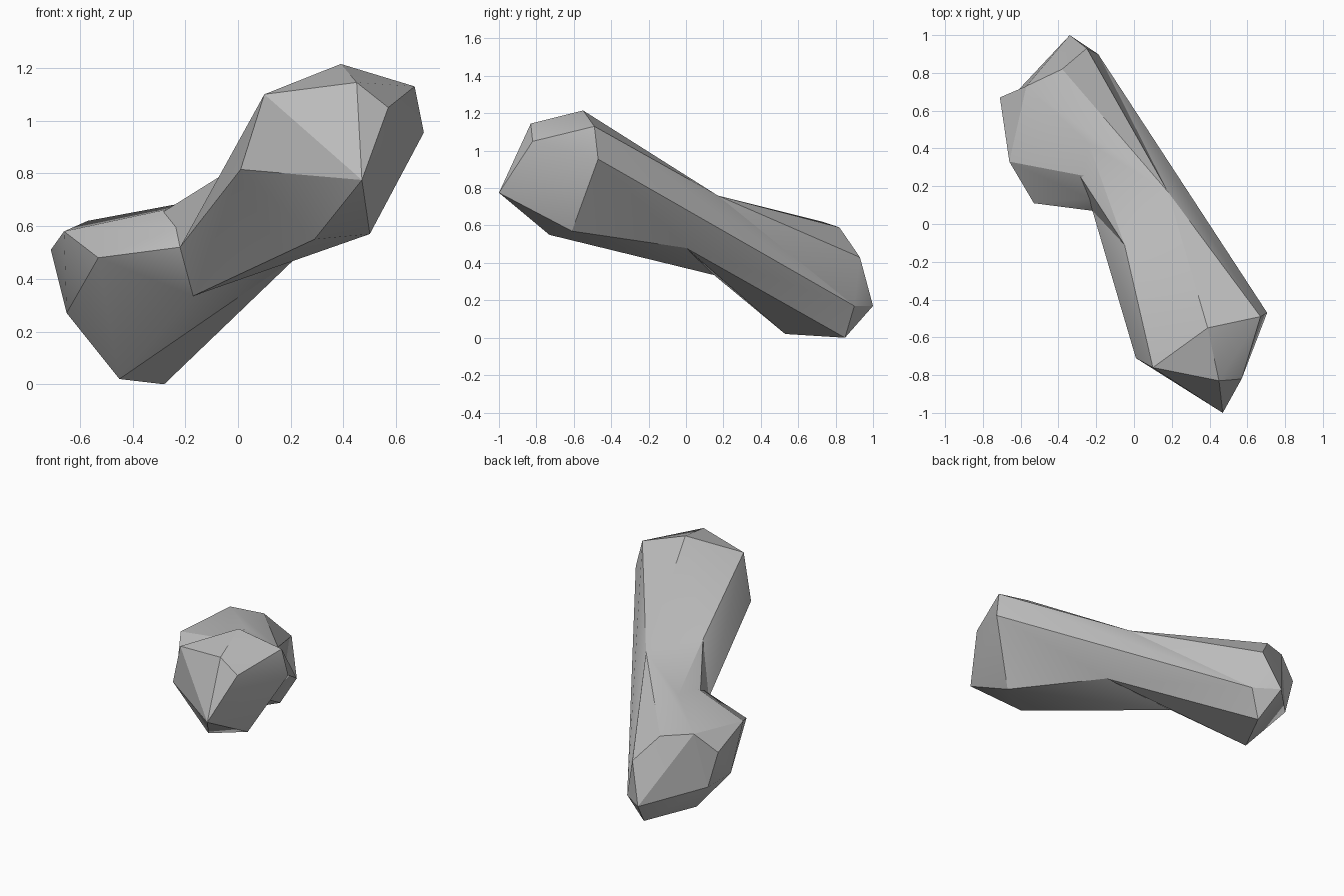
import bpy
import bmesh
import math

cube = bpy.data.objects.get("Cube")
if cube:
    bpy.data.objects.remove(cube, do_unlink=True)


def make_material(name, color):
    material = bpy.data.materials.new(name)
    material.use_nodes = True
    material.diffuse_color = color
    shader = material.node_tree.nodes["Principled BSDF"]
    shader.inputs["Base Color"].default_value = color
    return material


def make_hull(name, corners, material):
    """Wrap a faceted convex chunk of stone around its corner points."""
    mesh = bpy.data.meshes.new(name)
    bm = bmesh.new()
    for corner in corners:
        bm.verts.new(corner)
    result = bmesh.ops.convex_hull(bm, input=bm.verts[:])
    leftovers = set(result["geom_interior"]) | set(result["geom_unused"])
    loose = [item for item in leftovers if isinstance(item, bmesh.types.BMVert)]
    bmesh.ops.delete(bm, geom=loose, context="VERTS")
    bmesh.ops.recalc_face_normals(bm, faces=bm.faces[:])
    bm.to_mesh(mesh)
    bm.free()
    mesh.materials.append(material)
    chunk = bpy.data.objects.new(name, mesh)
    bpy.context.collection.objects.link(chunk)
    return chunk


def select_only(target):
    bpy.ops.object.select_all(action="DESELECT")
    target.select_set(True)
    bpy.context.view_layer.objects.active = target


def fuse(body, chunk):
    """Join a chunk into the body and drop the spare object."""
    select_only(body)
    union = body.modifiers.new("fuse", "BOOLEAN")
    union.operation = "UNION"
    union.solver = "EXACT"
    union.object = chunk
    bpy.ops.object.modifier_apply(modifier=union.name)
    bpy.data.objects.remove(chunk, do_unlink=True)


stone = make_material("grey stone", (.5, .5, .5, 1))

# Raised front end: blunt nose, crown and underside
nose = [(.47, -1, .775), (.45, -.83, 1.145), (.57, -.82, 1.05),
        (.01, -.71, .815), (.1, -.76, 1.1)]
crown_top = (.39, -.55, 1.215)
crown_side = [(.67, -.49, 1.13), (.705, -.47, .955)]
front_underside = [(.29, -.73, .55), (.5, -.61, .57)]

# Pinched waist between the two ends
waist_top = (-.05, -.11, .8)
waist_ridge = (.18, .17, .76)
waist_left = (.22, 0, .48)
waist_under = (-.17, .15, .335)
notch_low = (-.22, .07, .52)
notch_high = (-.29, .26, .65)

# Low rear end: shoulder bulge, tail facet and foot
shoulder_rim = [(-.66, .33, .58), (-.65, .45, .27)]
shoulder_front = (-.53, .11, .48)
tail_rim = [(-.57, .73, .62), (-.64, .68, .26)]
tail_knob = (-.71, .67, .51)
tail_top = (-.38, .82, .59)
tail_end = [(-.25, .93, .43), (-.34, 1, .17)]
tail_corner = (-.19, .9, .17)
foot = [(-.45, .53, .02), (-.28, .85, 0)]

# Convex chunks that meet along the creases
front = nose + crown_side + front_underside + [
    crown_top, waist_top, waist_ridge, waist_left, waist_under, notch_low]
chunks = {
    "left_flank": crown_side + [waist_ridge, waist_left, tail_corner],
    "saddle": foot + [waist_top, waist_ridge, waist_left, waist_under,
                      notch_low, notch_high, tail_top, tail_corner],
    "rear_lobe": shoulder_rim + tail_rim + tail_end + foot + [
        shoulder_front, tail_top, tail_corner, waist_ridge, waist_under,
        notch_low, notch_high],
    "rear_knob": shoulder_rim + tail_rim + [tail_knob],
}

rock = make_hull("rock_body", front, stone)
for name, corners in chunks.items():
    fuse(rock, make_hull(name, corners, stone))

# Soften shallow creases and keep the hard facets
select_only(rock)
bpy.ops.object.shade_smooth_by_angle(angle=math.radians(26))
